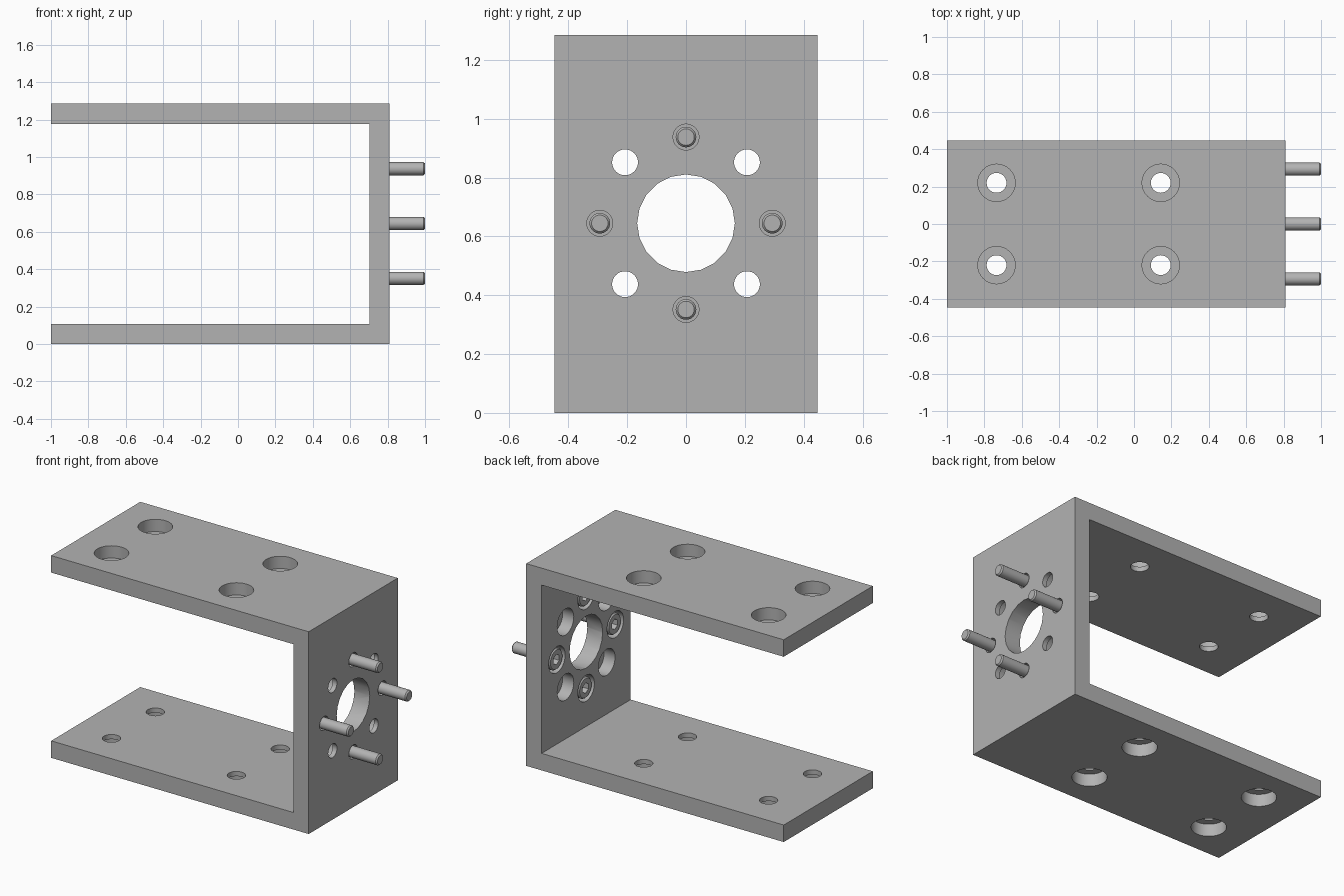
import bpy, bmesh, math
from mathutils import Matrix, Vector

default = bpy.data.objects.get("Cube")
if default:
    bpy.data.objects.remove(default, do_unlink=True)

LEFT, RIGHT, HALF_Y, HEIGHT, WALL = -1.0, 0.81, 0.447, 1.285, 0.108
MID = HEIGHT / 2 + 0.002
RING = 0.293          # radius of the bolt circle
BORE = 0.078          # depth of every counterbore
INNER = RIGHT - WALL  # inside face of the end wall

metal = bpy.data.materials.new("grey metal")
metal.use_nodes = True
metal.diffuse_color = (0.45, 0.45, 0.45, 1)
metal.node_tree.nodes["Principled BSDF"].inputs["Base Color"].default_value = (0.45, 0.45, 0.45, 1)


def lathe(bm, profile, origin, axis, sides=32):
    """Add a closed turned solid; profile is (radius, distance along axis)."""
    turn = Vector((0, 0, 1)).rotation_difference(Vector(axis)).to_matrix().to_4x4()
    place = Matrix.Translation(origin) @ turn
    rings = [[bm.verts.new(place @ Vector((r * math.cos(2 * math.pi * i / sides),
                                           r * math.sin(2 * math.pi * i / sides), h)))
              for i in range(sides)] for r, h in profile]
    for a, b in zip(rings, rings[1:]):
        for i in range(sides):
            j = (i + 1) % sides
            bm.faces.new((a[i], a[j], b[j], b[i]))
    bm.faces.new(rings[0][::-1])
    bm.faces.new(rings[-1])


def make(name, bm):
    bmesh.ops.recalc_face_normals(bm, faces=bm.faces)
    mesh = bpy.data.meshes.new(name)
    bm.to_mesh(mesh)
    bm.free()
    mesh.materials.append(metal)
    obj = bpy.data.objects.new(name, mesh)
    bpy.context.collection.objects.link(obj)
    return obj


def cut(obj, cutter):
    """Subtract the cutter, then shade the curved walls smooth."""
    mod = obj.modifiers.new("holes", "BOOLEAN")
    mod.operation, mod.solver, mod.object = "DIFFERENCE", "EXACT", cutter
    bpy.ops.object.select_all(action="DESELECT")
    bpy.context.view_layer.objects.active = obj
    obj.select_set(True)
    bpy.ops.object.modifier_apply(modifier=mod.name)
    bpy.ops.object.shade_smooth_by_angle(angle=math.radians(30))
    bpy.data.objects.remove(cutter, do_unlink=True)


def stepped(wide, narrow):
    """Counterbored hole profile, starting just outside the surface."""
    return [(wide, -0.02), (wide, BORE), (narrow, BORE), (narrow, WALL + 0.02)]


def ring_point(angle, x):
    return Vector((x, RING * math.cos(angle), MID + RING * math.sin(angle)))


# U-shaped bracket
bm = bmesh.new()
outline = [(LEFT, 0), (RIGHT, 0), (RIGHT, HEIGHT), (LEFT, HEIGHT),
           (LEFT, HEIGHT - WALL), (INNER, HEIGHT - WALL), (INNER, WALL), (LEFT, WALL)]
face = bm.faces.new([bm.verts.new((x, -HALF_Y, z)) for x, z in outline])
side = bmesh.ops.extrude_face_region(bm, geom=[face])["geom"]
bmesh.ops.translate(bm, vec=(0, 2 * HALF_Y, 0),
                    verts=[v for v in side if isinstance(v, bmesh.types.BMVert)])
bracket = make("bracket", bm)

# Holes: counterbored from outside on both flanges, from inside on the end wall
bm = bmesh.new()
for x in (-0.735, 0.143):
    for y in (-0.22, 0.22):
        lathe(bm, stepped(0.1, 0.053), (x, y, HEIGHT), (0, 0, -1))
        lathe(bm, stepped(0.1, 0.053), (x, y, 0), (0, 0, 1))
for i in range(8):
    lathe(bm, stepped(0.083, 0.044), ring_point(i * math.pi / 4, INNER), (1, 0, 0))
lathe(bm, [(0.166, -0.02), (0.166, WALL + 0.02)], (INNER, 0, MID), (1, 0, 0), 20)
cut(bracket, make("hole_cutter", bm))

# Four socket head screws through the end wall
seat = INNER + BORE
head, length = 0.074, 1.0 - seat
profile = [(0.06, -head), (0.067, -head + 0.008), (0.067, 0), (0.035, 0),
           (0.035, length - 0.008), (0.028, length)]
for i, name in enumerate(("back", "top", "front", "bottom")):
    origin = ring_point(i * math.pi / 2, seat)
    bm = bmesh.new()
    lathe(bm, profile, origin, (1, 0, 0))
    screw = make(name + "_screw", bm)
    bm = bmesh.new()
    lathe(bm, [(0.033, -head - 0.02), (0.033, -head / 2)], origin, (1, 0, 0), 6)
    cut(screw, make("socket_cutter", bm))
